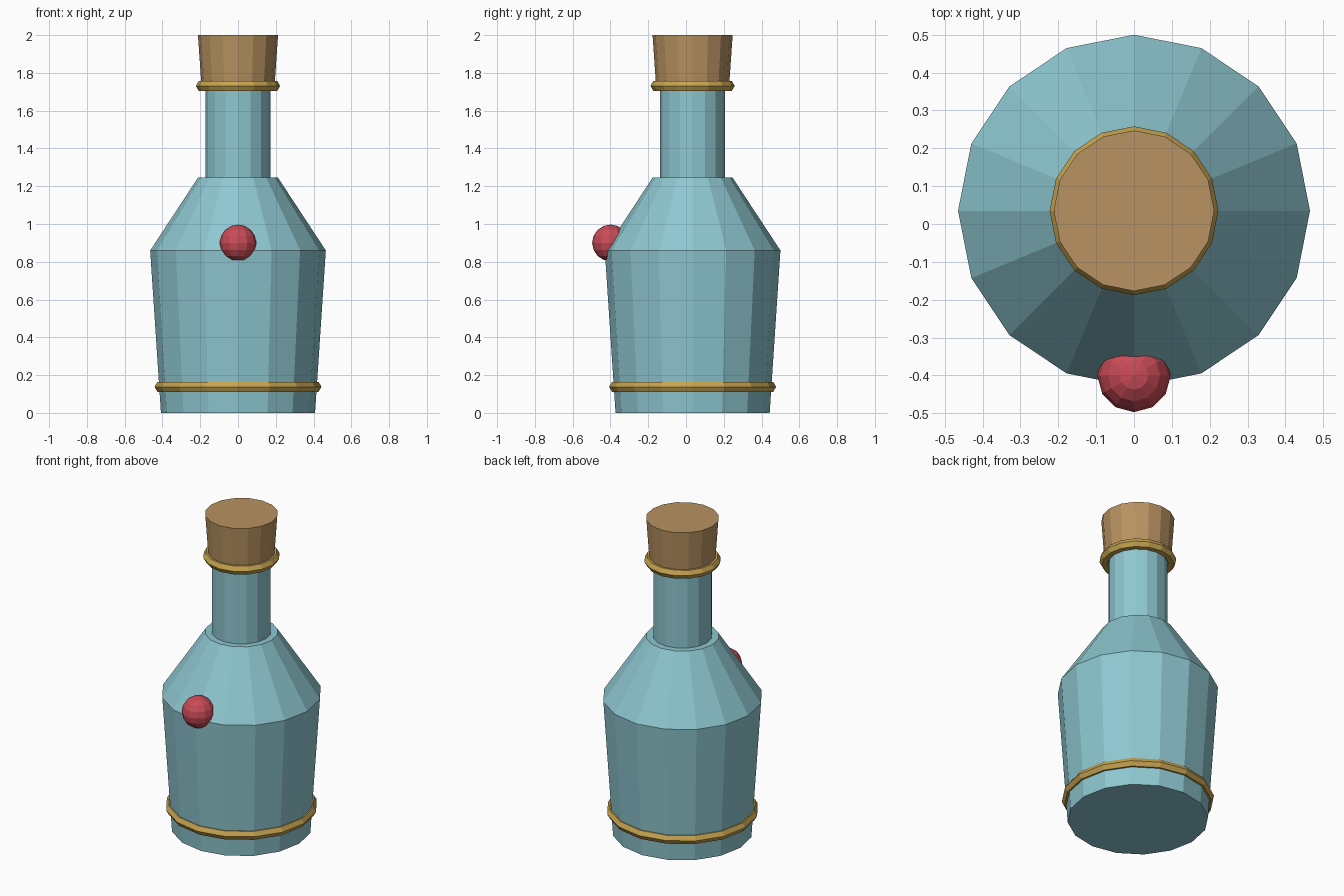
import bpy, bmesh
from math import cos, sin, tau

SIDES = 16
AXIS_Y = 0.035

cube = bpy.data.objects.get("Cube")
if cube:
    bpy.data.objects.remove(cube, do_unlink=True)


def material(name, rgb):
    mat = bpy.data.materials.new(name)
    mat.use_nodes = True
    mat.diffuse_color = (*rgb, 1)
    bsdf = next(n for n in mat.node_tree.nodes if n.type == 'BSDF_PRINCIPLED')
    bsdf.inputs["Base Color"].default_value = (*rgb, 1)
    return mat


glass = material("pale_teal_glass", (0.27, 0.57, 0.63))
cork_tan = material("cork_tan", (0.48, 0.29, 0.12))
gold = material("gold", (0.57, 0.37, 0.08))
red = material("red", (0.58, 0.07, 0.095))


def finish(bm, name, mat):
    bmesh.ops.recalc_face_normals(bm, faces=bm.faces)
    mesh = bpy.data.meshes.new(name)
    bm.to_mesh(mesh)
    bm.free()
    mesh.materials.append(mat)
    obj = bpy.data.objects.new(name, mesh)
    bpy.context.collection.objects.link(obj)
    return obj


def lathe(name, profile, mat, closed=False):
    """Turn (radius, height) points around the bottle's axis."""
    bm = bmesh.new()
    loops = [[bm.verts.new((r * cos(tau * i / SIDES), r * sin(tau * i / SIDES), z))
              for i in range(SIDES)] for r, z in profile]
    pairs = list(zip(loops, loops[1:]))
    if closed:
        pairs.append((loops[-1], loops[0]))
    else:
        bm.faces.new(loops[0])
        bm.faces.new(loops[-1])
    for low, high in pairs:
        for i in range(SIDES):
            j = (i + 1) % SIDES
            bm.faces.new((low[i], low[j], high[j], high[i]))
    obj = finish(bm, name, mat)
    obj.location.y = AXIS_Y
    return obj


def ring(name, radius, height, thickness=0.031):
    """Band with a six-sided section, pointed outwards."""
    section = [(radius + thickness * cos(tau * k / 6),
                height + thickness * sin(tau * k / 6)) for k in range(6)]
    return lathe(name, section, gold, closed=True)


# Bottle
lathe("bottle_body", [(0.408, 0), (0.465, 0.86), (0.212, 1.245)], glass)
lathe("bottle_neck", [(0.172, 1.2), (0.172, 1.74)], glass)

# Stopper and bands
lathe("cork_stopper", [(0.192, 1.71), (0.212, 2)], cork_tan)
ring("neck_band", 0.192, 1.731)
ring("base_band", 0.411, 0.138)

# Round seal on the front of the shoulder
bm = bmesh.new()
bmesh.ops.create_uvsphere(bm, u_segments=12, v_segments=8, radius=0.097)
finish(bm, "front_seal", red).location = (0, -0.4, 0.9)
